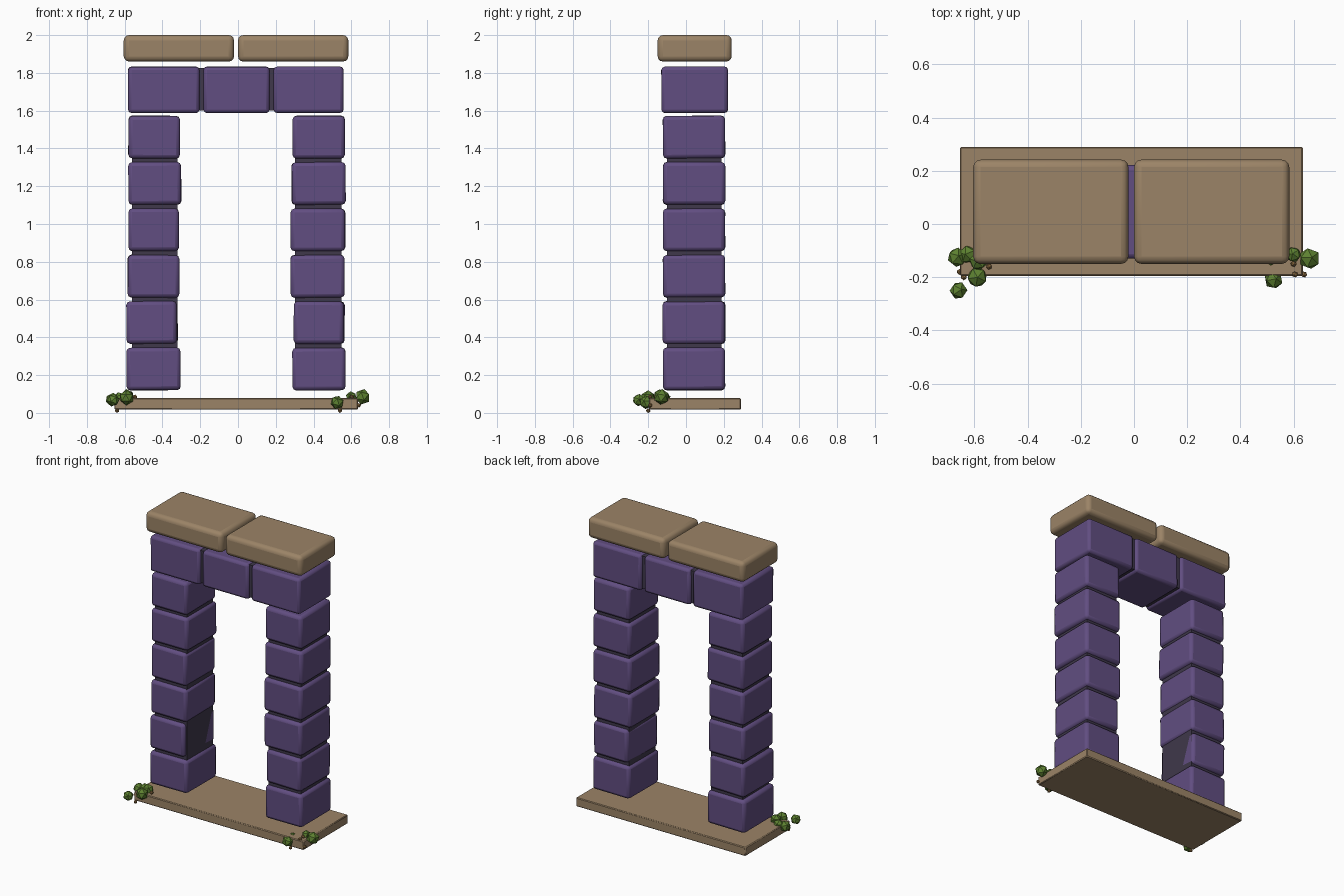
import bpy, math, random

if "Cube" in bpy.data.objects:
    bpy.data.objects.remove(bpy.data.objects["Cube"])

random.seed(4)


def mat(name, col):
    m = bpy.data.materials.new(name)
    m.diffuse_color = (*col, 1)
    m.use_nodes = True
    m.node_tree.nodes["Principled BSDF"].inputs["Base Color"].default_value = m.diffuse_color
    return m


STONE = mat("purple_stone", (0.12, 0.075, 0.22))
MORTAR = mat("dark_mortar", (0.05, 0.04, 0.07))
SLAB = mat("tan_slab", (0.33, 0.23, 0.135))
LEAF = mat("leaf", (0.11, 0.22, 0.03))
TWIG = mat("twig", (0.3, 0.17, 0.06))


def box(name, x, y, z, material, bevel=0.0, segments=2, rot=(0, 0, 0)):
    """Box from (min, max) ranges, with optional rounded edges."""
    mid = [(r[0] + r[1]) / 2 for r in (x, y, z)]
    bpy.ops.mesh.primitive_cube_add(size=1, location=mid)
    ob = bpy.context.object
    ob.name = name
    ob.scale = [r[1] - r[0] for r in (x, y, z)]
    bpy.ops.object.transform_apply(location=False, rotation=False, scale=True)
    ob.rotation_euler = [math.radians(a) for a in rot]
    ob.data.materials.append(material)
    if bevel:
        mod = ob.modifiers.new("rounded_edges", 'BEVEL')
        mod.width = bevel
        mod.segments = segments
        bpy.ops.object.shade_smooth_by_angle(angle=math.radians(35))
    return ob


def ball(name, loc, r, material):
    bpy.ops.mesh.primitive_ico_sphere_add(subdivisions=1, radius=r, location=loc)
    ob = bpy.context.object
    ob.name = name
    ob.rotation_euler = (random.uniform(-.3, .3), random.uniform(-.3, .3), random.uniform(0, 6))
    ob.data.materials.append(material)


# threshold slab
box("base_slab", (-0.655, 0.635), (-0.195, 0.29), (0.017, 0.078), SLAB, 0.005, 1)

# pillars: stacked stones around a dark mortar core
left = [(-.59, -.304), (-.588, -.322), (-.584, -.311), (-.58, -.313), (-.58, -.301), (-.58, -.308)]
right = [(.288, .569), (.298, .562), (.278, .564), (.279, .567), (.284, .569), (.289, .566)]
for side, spans in (("left", left), ("right", right)):
    for i, span in enumerate(spans):
        z0 = 0.12 + i * 0.2455
        wobble = [random.uniform(-.5, .5) for _ in range(3)]
        if i == 1:
            wobble[2] = -1.2
        box(f"{side}_pillar_stone", span, (-0.122, 0.207), (z0, z0 + 0.225),
            STONE, 0.02, 2, wobble)
box("left_mortar", (-0.562, -0.32), (-0.10, 0.187), (0.14, 1.55), MORTAR)
box("right_mortar", (0.302, 0.548), (-0.10, 0.187), (0.14, 1.55), MORTAR)

# lintel stones with mortar behind the joints
for span in ((-.582, -.205), (-.183, .167), (.189, .559)):
    box("lintel_stone", span, (-0.13, 0.222), (1.588, 1.833), STONE, 0.018, 2,
        [random.uniform(-.3, .3) for _ in range(3)])
box("lintel_mortar", (-0.56, 0.54), (-0.112, 0.204), (1.602, 1.825), MORTAR)

# two coping slabs on top
for span in ((-.605, -.021), (.0, .584)):
    box("cap_slab", span, (-0.15, 0.242), (1.86, 2.0), SLAB, 0.028, 3)

# small bushes at the front corners
for x, y, z, r in ((-.665, -.125, .07, .038), (-.625, -.115, .075, .036), (-.59, -.20, .08, .04),
                   (-.66, -.25, .068, .034), (-.585, -.14, .09, .036),
                   (.60, -.115, .085, .03), (.66, -.13, .085, .042),
                   (.525, -.21, .055, .036), (.515, -.14, .06, .028)):
    ball("bush", (x, y, z), r, LEAF)
for x, y, z in ((-.655, -.18, .05), (-.545, -.16, .085), (-.63, -.165, .06), (-.64, -.2, .012),
                (.605, -.19, .085), (.60, -.15, .085), (.54, -.2, .012), (.64, -.19, .04)):
    ball("bush_twig", (x, y, z), 0.012, TWIG)
